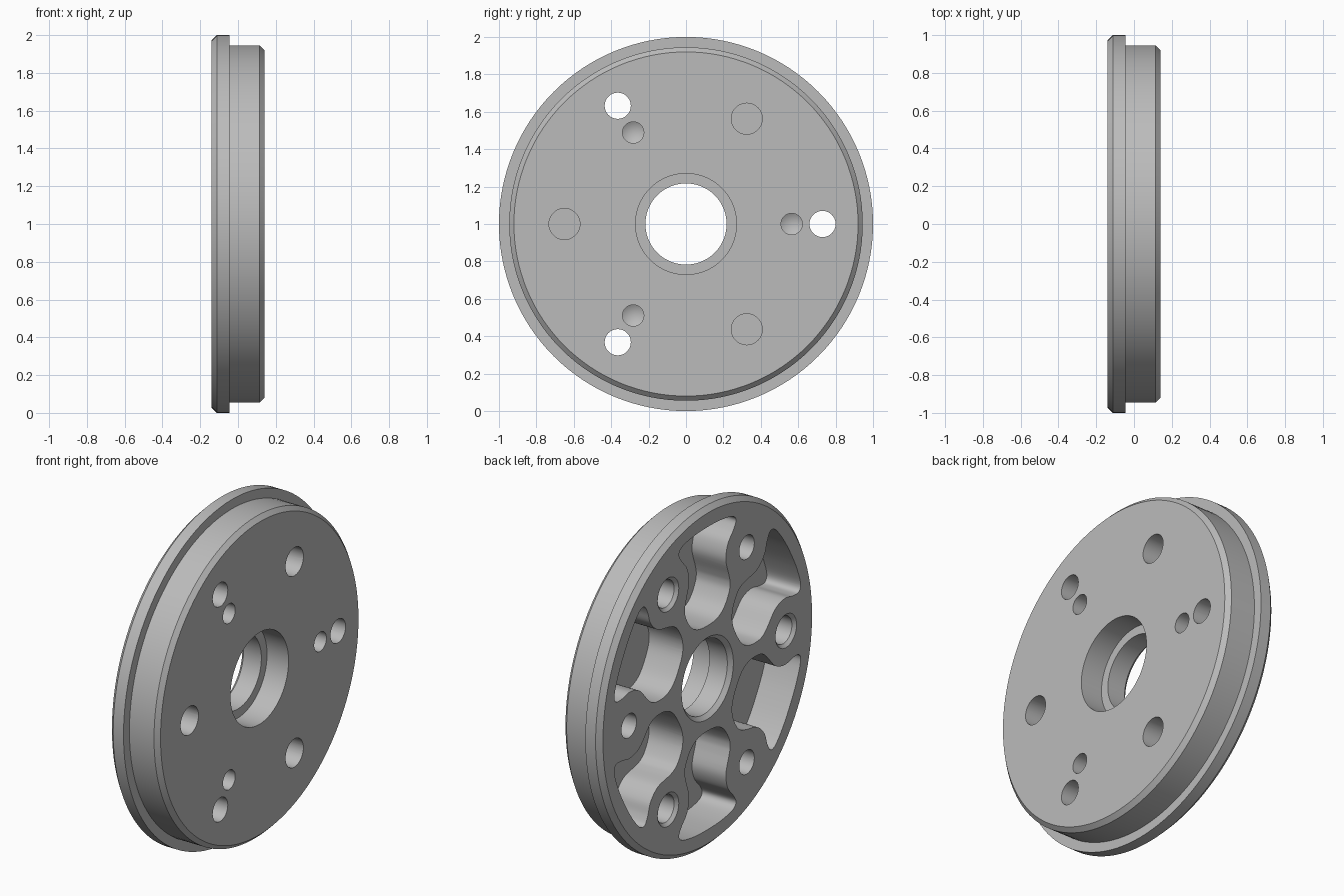
import bpy, bmesh
from math import sin, cos, pi, radians
from mathutils import Vector

if "Cube" in bpy.data.objects:
    bpy.data.objects.remove(bpy.data.objects["Cube"], do_unlink=True)

BACK, FRONT = -0.14, 0.14


def lathe(bm, profile, y=0.0, z=0.0, segments=40, ring=False):
    """Turn (x, radius) points about the x axis; ring=True closes the section."""
    rows = []
    for x, r in profile:
        if r == 0:
            rows.append([bm.verts.new((x, y, z))] * segments)
        else:
            rows.append([bm.verts.new((x, y + r * cos(2 * pi * i / segments),
                                       z + r * sin(2 * pi * i / segments)))
                         for i in range(segments)])
    for k in range(len(rows) if ring else len(rows) - 1):
        a, b = rows[k], rows[(k + 1) % len(rows)]
        for i in range(segments):
            j = (i + 1) % segments
            bm.faces.new(list(dict.fromkeys((a[i], a[j], b[j], b[i]))))


def smooth_loop(points, steps=5):
    """Closed Catmull-Rom curve through the points."""
    out, n = [], len(points)
    for i in range(n):
        p0, p1, p2, p3 = (points[(i + k) % n] for k in (-1, 0, 1, 2))
        for s in range(steps):
            t = s / steps
            out.append(0.5 * (2 * p1 + (p2 - p0) * t
                              + (2 * p0 - 5 * p1 + 4 * p2 - p3) * t * t
                              + (3 * p1 - p0 - 3 * p2 + p3) * t ** 3))
    return out


def pocket(bm, outline, angle, x0, x1):
    """Prism of the pocket outline, turned to the given angle."""
    c, s = cos(angle), sin(angle)
    low, high = ([bm.verts.new((x, p.x * c - p.y * s, p.x * s + p.y * c))
                  for p in outline] for x in (x0, x1))
    bm.faces.new(low)
    bm.faces.new(high)
    for i in range(len(low)):
        j = (i + 1) % len(low)
        bm.faces.new((low[i], low[j], high[j], high[i]))


def make_object(name, bm):
    bmesh.ops.recalc_face_normals(bm, faces=bm.faces)
    mesh = bpy.data.meshes.new(name)
    bm.to_mesh(mesh)
    bm.free()
    obj = bpy.data.objects.new(name, mesh)
    obj.location.z = 1
    bpy.context.collection.objects.link(obj)
    return obj


# Flanged disc with chamfered rims and a stepped bore
bm = bmesh.new()
lathe(bm, [(BACK, 0.24), (BACK, 0.972), (-0.112, 1), (-0.045, 1), (-0.045, 0.945),
           (0.115, 0.945), (FRONT, 0.92), (FRONT, 0.27), (0, 0.27), (0, 0.217),
           (-0.117, 0.217)], segments=128, ring=True)
disc = make_object("flanged_disc", bm)

# Cutters for the three repeated hole groups
bm = bmesh.new()
for k in range(3):
    a, b = radians(120 * k), radians(120 * k + 60)
    # through hole
    lathe(bm, [(-0.3, 0), (-0.3, 0.07), (0.3, 0.07), (0.3, 0)],
          0.73 * cos(a), 0.73 * sin(a))
    # drilled hole with a conical bottom
    lathe(bm, [(0.3, 0), (0.3, 0.057), (0.04, 0.057), (0.007, 0)],
          0.565 * cos(a), 0.565 * sin(a))
    # flat-bottomed hole in the front
    lathe(bm, [(0.3, 0), (0.3, 0.083), (0.015, 0.083), (0.015, 0)],
          0.65 * cos(b), 0.65 * sin(b))
    # chamfered hole in the back
    lathe(bm, [(-0.16, 0), (-0.16, 0.118), (-0.122, 0.08), (-0.015, 0.08), (-0.015, 0)],
          0.73 * cos(b), 0.73 * sin(b))

# Lobed weight-saving pockets in the back
side = [Vector(p) for p in [(0.32, 0.09), (0.36, 0.155), (0.43, 0.2), (0.48, 0.21),
                            (0.53, 0.2), (0.632, 0.17), (0.72, 0.19), (0.78, 0.24),
                            (0.83, 0.265), (0.865, 0.23), (0.885, 0.12)]]
mirrored = [Vector((p.x, -p.y)) for p in reversed(side)]
outline = smooth_loop([Vector((0.31, 0))] + side + [Vector((0.89, 0))] + mirrored)
for k in range(6):
    pocket(bm, outline, radians(30 + 60 * k), -0.3, 0.08)
cutter = make_object("hole_cutter", bm)
cutter.hide_render = True

# Cut, then drop the cutter
mod = disc.modifiers.new("holes", 'BOOLEAN')
mod.operation = 'DIFFERENCE'
mod.solver = 'EXACT'
mod.object = cutter
bpy.ops.object.select_all(action='DESELECT')
bpy.context.view_layer.objects.active = disc
disc.select_set(True)
bpy.ops.object.modifier_apply(modifier=mod.name)
bpy.data.objects.remove(cutter, do_unlink=True)

# Plain grey metal
grey = bpy.data.materials.new("grey_metal")
grey.use_nodes = True
colour = (0.5, 0.5, 0.5, 1)
grey.diffuse_color = colour
grey.node_tree.nodes["Principled BSDF"].inputs["Base Color"].default_value = colour
disc.data.materials.clear()
disc.data.materials.append(grey)
bpy.ops.object.shade_smooth_by_angle(angle=radians(28))
